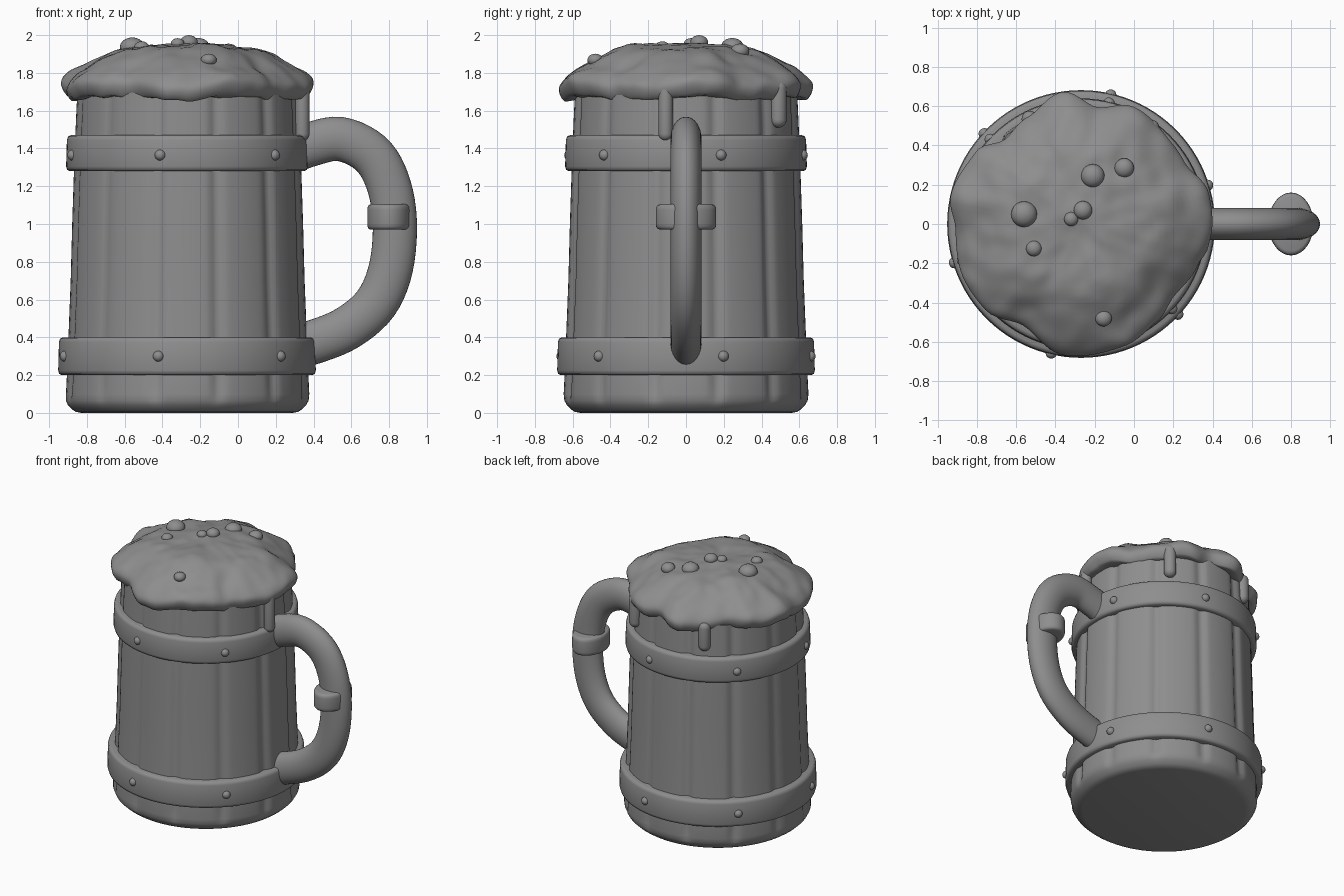
import bpy, bmesh, math, random
from mathutils import Vector, noise

if "Cube" in bpy.data.objects:
    bpy.data.objects.remove(bpy.data.objects["Cube"])

random.seed(4)
CX = -0.27  # axis of the barrel
TAU = 2 * math.pi

# One dark grey for the whole model
grey = bpy.data.materials.new("dark_grey")
grey.diffuse_color = (0.27, 0.27, 0.27, 1)
grey.use_nodes = True
grey.node_tree.nodes["Principled BSDF"].inputs["Base Color"].default_value = grey.diffuse_color


def skin(name, rings, closed=False, angle=40):
    """Join rings of points into one smooth-shaded mesh."""
    bm = bmesh.new()
    rows = [[bm.verts.new(p) for p in ring] for ring in rings]
    pairs = list(zip(rows, rows[1:])) + ([(rows[-1], rows[0])] if closed else [])
    for a, b in pairs:
        for i in range(len(a)):
            j = (i + 1) % len(a)
            bm.faces.new((a[i], a[j], b[j], b[i]))
    if not closed:
        bm.faces.new(rows[0])
        bm.faces.new(rows[-1])
    bmesh.ops.remove_doubles(bm, verts=bm.verts, dist=1e-5)
    bmesh.ops.recalc_face_normals(bm, faces=bm.faces)
    me = bpy.data.meshes.new(name)
    bm.to_mesh(me)
    bm.free()
    me.materials.append(grey)
    ob = bpy.data.objects.new(name, me)
    bpy.context.collection.objects.link(ob)
    bpy.ops.object.select_all(action='DESELECT')
    ob.select_set(True)
    bpy.context.view_layer.objects.active = ob
    bpy.ops.object.shade_smooth_by_angle(angle=math.radians(angle))
    return ob


def lathe(name, profile, n=96, closed=False, at=(CX, 0, 0), sx=1, sy=1, angle=40):
    rings = [[(at[0] + sx * r * math.cos(TAU * i / n),
               at[1] + sy * r * math.sin(TAU * i / n), at[2] + z) for i in range(n)]
             for r, z in profile]
    return skin(name, rings, closed, angle)


def ball(name, pos, r, squash=1.0):
    prof = [(r * math.sin(math.pi * k / 10), -r * squash * math.cos(math.pi * k / 10))
            for k in range(11)]
    return lathe(name, prof, 20, at=pos)


def spline(pts, steps):
    """Catmull-Rom through the points."""
    P = [Vector(p) for p in pts]
    P = [2 * P[0] - P[1]] + P + [2 * P[-1] - P[-2]]
    out = []
    for a, b, c, d in zip(P, P[1:], P[2:], P[3:]):
        for k in range(steps):
            t = k / steps
            out.append(0.5 * (2 * b + (c - a) * t + (2 * a - 5 * b + 4 * c - d) * t * t
                              + (3 * b - a - 3 * c + d) * t ** 3))
    return out + [P[-2]]


# Barrel: twelve staves with soft grooves between them, plain rounded base
STAVES, SEG = 12, 16
offsets = [random.uniform(-0.005, 0.005) for _ in range(STAVES)]
body_prof = [(0.585, 0.012), (0.607, 0.018), (0.63, 0.04), (0.643, 0.065), (0.645, 0.1), (0.64, 0.2),
             (0.632, 0.4), (0.62, 0.7), (0.612, 1.0), (0.602, 1.3), (0.592, 1.55), (0.585, 1.7)]
body_prof[0:1] = [(0.56, 0.0), (0.59, 0.006)]
rings = []
for r, z in body_prof:
    ring = []
    for i in range(STAVES * SEG):
        a = TAU * (i / (STAVES * SEG)) - math.radians(15)
        k = min(i % SEG, SEG - i % SEG)
        groove = (0.016, 0.010, 0.003)[k] if k < 3 else 0
        step = offsets[i // SEG] if k > 1 else 0
        rr = r - (groove + step) * min(1, max(0, (z - 0.05) / 0.05))
        ring.append((CX + rr * math.cos(a), rr * math.sin(a), z))
    rings.append(ring)
skin("barrel", rings, angle=60)

# Hoops and their rivets
for name, r, z0, z1 in (("lower_hoop", 0.682, 0.2, 0.4), ("upper_hoop", 0.64, 1.28, 1.47)):
    lathe(name, [(0.56, z0), (r - 0.02, z0), (r - 0.005, z0 + 0.007), (r, z0 + 0.025),
                 (r - 0.004, z1 - 0.025), (r - 0.01, z1 - 0.007), (r - 0.025, z1), (0.56, z1)],
          closed=True, angle=60)
    zr = 0.3 if z0 < 1 else 1.365
    for k in range(6):
        a = math.radians(17 + 60 * k)
        q = r - 0.008
        ball(f"{name}_rivet_{k}", (CX + q * math.cos(a), q * math.sin(a), zr), 0.029)

# Foam head: lobed outline, lumpy dome
outline = [(0, .67), (14, .67), (30, .615), (40, .62), (66, .655), (82, .60), (98, .68), (116, .61),
           (132, .58), (145, .65), (168, .68), (182, .64), (205, .66), (222, .655), (240, .595),
           (263, .675), (290, .66), (308, .63), (322, .60), (340, .63), (350, .66), (360, .67)]


def rim(deg):
    for (a, ra), (b, rb) in zip(outline, outline[1:]):
        if a <= deg <= b:
            t = (deg - a) / (b - a)
            return ra + (rb - ra) * t * t * (3 - 2 * t)


foam_prof = spline([(0, 1.68, 0), (0.6, 1.68, 0), (0.9, 1.667, 0), (0.97, 1.68, 0), (1.0, 1.735, 0),
                    (0.95, 1.785, 0), (0.83, 1.838, 0), (0.68, 1.898, 0), (0.5, 1.934, 0),
                    (0.25, 1.948, 0), (0, 1.952, 0)], 4)
N = 120
rings = []
for p in foam_prof:
    ring = []
    for i in range(N):
        a = TAU * i / N
        s = max(p.x, 0)
        r = s * (0.6 + (rim(360 * i / N) - 0.6) * min(1, s * 1.1))
        x, y = r * math.cos(a), r * math.sin(a)
        lump = noise.noise(Vector((x * 5, y * 5, 3))) * 0.02 + noise.noise(Vector((x * 12, y * 12, 7))) * 0.012
        wave = s ** 4 * (0.012 * math.sin(5 * a + 1) + 0.010 * math.sin(9 * a))
        ring.append((CX + x, y, p.y + lump + wave))
    rings.append(ring)
skin("foam", rings, angle=60)

# Bubbles half sunk in the foam
for i, (x, y, z, r) in enumerate([(-0.56, 0.05, 1.935, 0.066), (-0.21, 0.245, 1.937, 0.06),
                                  (-0.05, 0.285, 1.915, 0.05), (-0.26, 0.07, 1.962, 0.047),
                                  (-0.32, 0.025, 1.955, 0.036), (-0.51, -0.125, 1.935, 0.04),
                                  (-0.155, -0.48, 1.868, 0.042)]):
    ball(f"bubble_{i}", (x, y, z), r, 0.8)

# Drips running down from the rim
for i, (deg, r, z0, z1, w) in enumerate([(-10, 0.62, 1.44, 1.76, 0.038), (54, 0.605, 1.51, 1.76, 0.043),
                                         (116, 0.595, 1.51, 1.73, 0.042)]):
    a = math.radians(deg)
    arc = [(w * math.sin(math.pi * k / 12), w * math.cos(math.pi * k / 12)) for k in range(7)]
    prof = [(x, z0 + w - c) for x, c in arc] + [(x, z1 - w + c) for x, c in reversed(arc)]
    lathe(f"drip_{i}", prof, 20, at=(CX + r * math.cos(a), r * math.sin(a), 0))

# Handle: oval tube swept along a curve in the xz plane
path = spline([(0.25, 0, 1.37), (0.38, 0, 1.42), (0.54, 0, 1.45), (0.70, 0, 1.375), (0.79, 0, 1.23),
               (0.83, 0, 1.02), (0.81, 0, 0.77), (0.73, 0, 0.58), (0.58, 0, 0.45), (0.40, 0, 0.375),
               (0.25, 0, 0.34)], 5)
rings = []
for i, p in enumerate(path):
    t = (path[min(i + 1, len(path) - 1)] - path[max(i - 1, 0)]).normalized()
    side = Vector((-t.z, 0, t.x))
    rings.append([p + side * 0.117 * math.cos(TAU * k / 32) + Vector((0, 0.082 * math.sin(TAU * k / 32), 0))
                  for k in range(32)])
skin("handle", rings)

# Oval collar around the handle
lathe("handle_collar", [(0.86, 0.97), (0.94, 0.975), (0.985, 0.985), (1, 1.0), (1, 1.075), (0.985, 1.09),
                        (0.94, 1.1), (0.86, 1.105)],
      48, at=(0.80, 0, 0), sx=0.115, sy=0.16)
